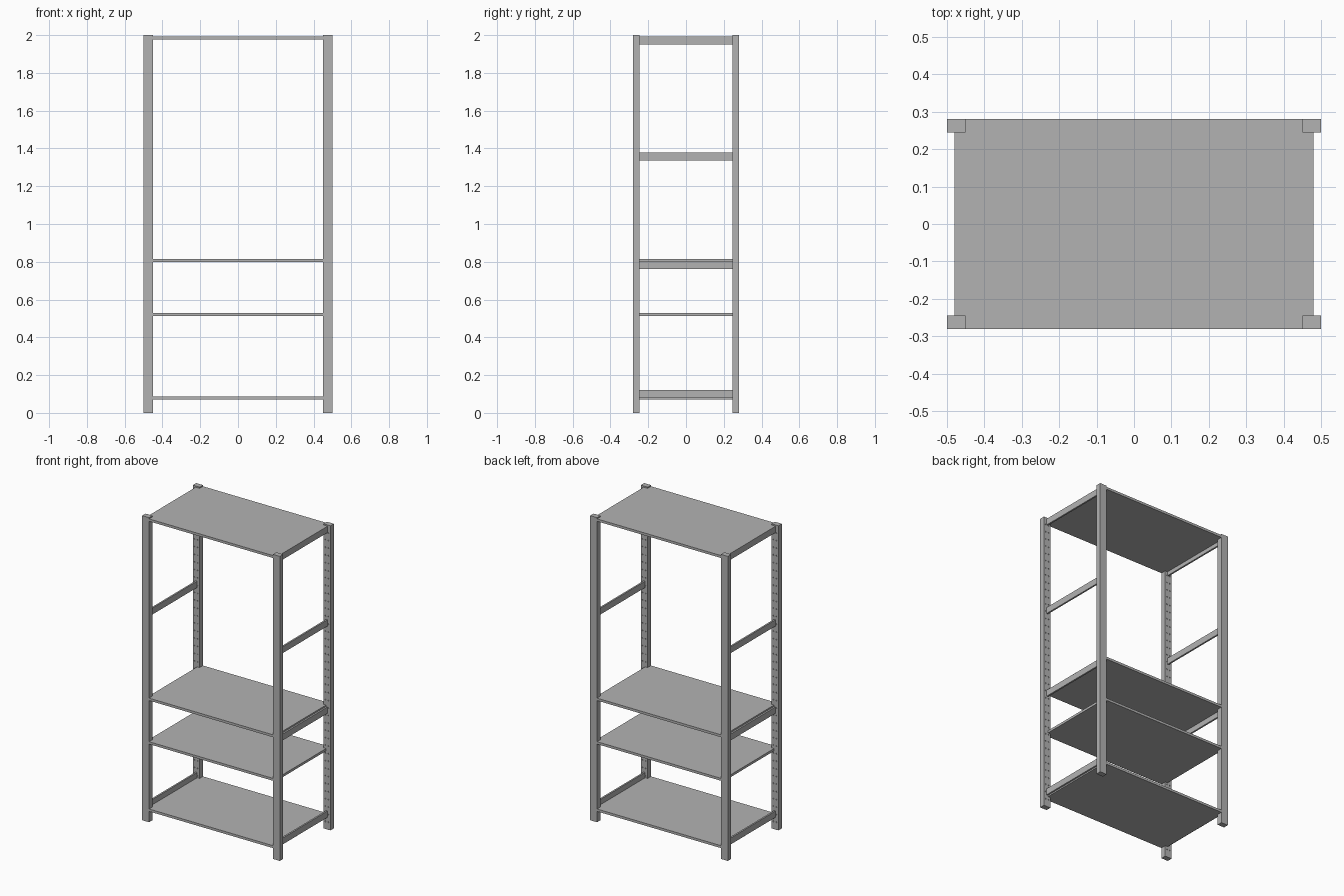
import bpy
import bmesh
from mathutils import Matrix, Vector

cube = bpy.data.objects.get("Cube")
if cube:
    bpy.data.objects.remove(cube, do_unlink=True)

steel = bpy.data.materials.new("grey_steel")
steel.use_nodes = True
grey = (0.45, 0.45, 0.45, 1)
steel.diffuse_color = grey
steel.node_tree.nodes["Principled BSDF"].inputs["Base Color"].default_value = grey


def finish(name, bm):
    """Turn a bmesh into a named steel object."""
    bmesh.ops.recalc_face_normals(bm, faces=bm.faces)
    mesh = bpy.data.meshes.new(name)
    bm.to_mesh(mesh)
    bm.free()
    mesh.materials.append(steel)
    obj = bpy.data.objects.new(name, mesh)
    bpy.context.collection.objects.link(obj)
    return obj


def box(name, low, high):
    low, high = Vector(low), Vector(high)
    bm = bmesh.new()
    place = Matrix.Translation((low + high) / 2) @ Matrix.Diagonal((high - low).to_4d())
    bmesh.ops.create_cube(bm, size=1, matrix=place)
    return finish(name, bm)


def mirror(obj, x=True, y=False):
    mod = obj.modifiers.new("mirror", "MIRROR")
    mod.use_axis = (x, y, False)
    mod.use_mirror_merge = False


HALF_X, HALF_Y = 0.5, 0.28
POST_X, POST_Y = 0.45, 0.245
SHELF_END = 0.468

# Peg holes: two columns on the inner side of each post
bm = bmesh.new()
turn = Matrix.Rotation(1.5708, 4, "X")
for row in range(1, 40):
    for x in (0.464, 0.486):
        bmesh.ops.create_cone(bm, cap_ends=True, segments=8, radius1=0.004, radius2=0.004,
                              depth=0.01, matrix=Matrix.Translation((x, POST_Y, row * 0.05)) @ turn)
holes = finish("hole_cutter", bm)
holes.hide_render = True
holes.hide_viewport = True

# Four corner posts
posts = box("corner_posts", (POST_X, POST_Y, 0), (HALF_X, HALF_Y, 2))
cut = posts.modifiers.new("holes", "BOOLEAN")
cut.operation = "DIFFERENCE"
cut.solver = "EXACT"
cut.object = holes
mirror(posts, y=True)

# Shelves, notched at the corners to fit between the posts
quarter = [(POST_X, HALF_Y), (POST_X, POST_Y), (SHELF_END, POST_Y)]
outline = (quarter + [(x, -y) for x, y in reversed(quarter)]
           + [(-x, -y) for x, y in quarter] + [(-x, y) for x, y in reversed(quarter)])
shelves = {"bottom_shelf": 0.071, "lower_shelf": 0.513, "middle_shelf": 0.799, "top_shelf": 1.976}
for name, z in shelves.items():
    bm = bmesh.new()
    face = bm.faces.new([bm.verts.new((x, y, z)) for x, y in outline])
    raised = bmesh.ops.extrude_face_region(bm, geom=[face])["geom"]
    bmesh.ops.translate(bm, vec=(0, 0, 0.016),
                        verts=[v for v in raised if isinstance(v, bmesh.types.BMVert)])
    finish(name, bm)

# Side braces joining the front and back posts
braces = {"bottom_braces": 0.08, "middle_braces": 0.763, "upper_braces": 1.336, "top_braces": 1.95}
for name, z in braces.items():
    mirror(box(name, (SHELF_END, -POST_Y, z), (0.479, POST_Y, z + 0.042)))
